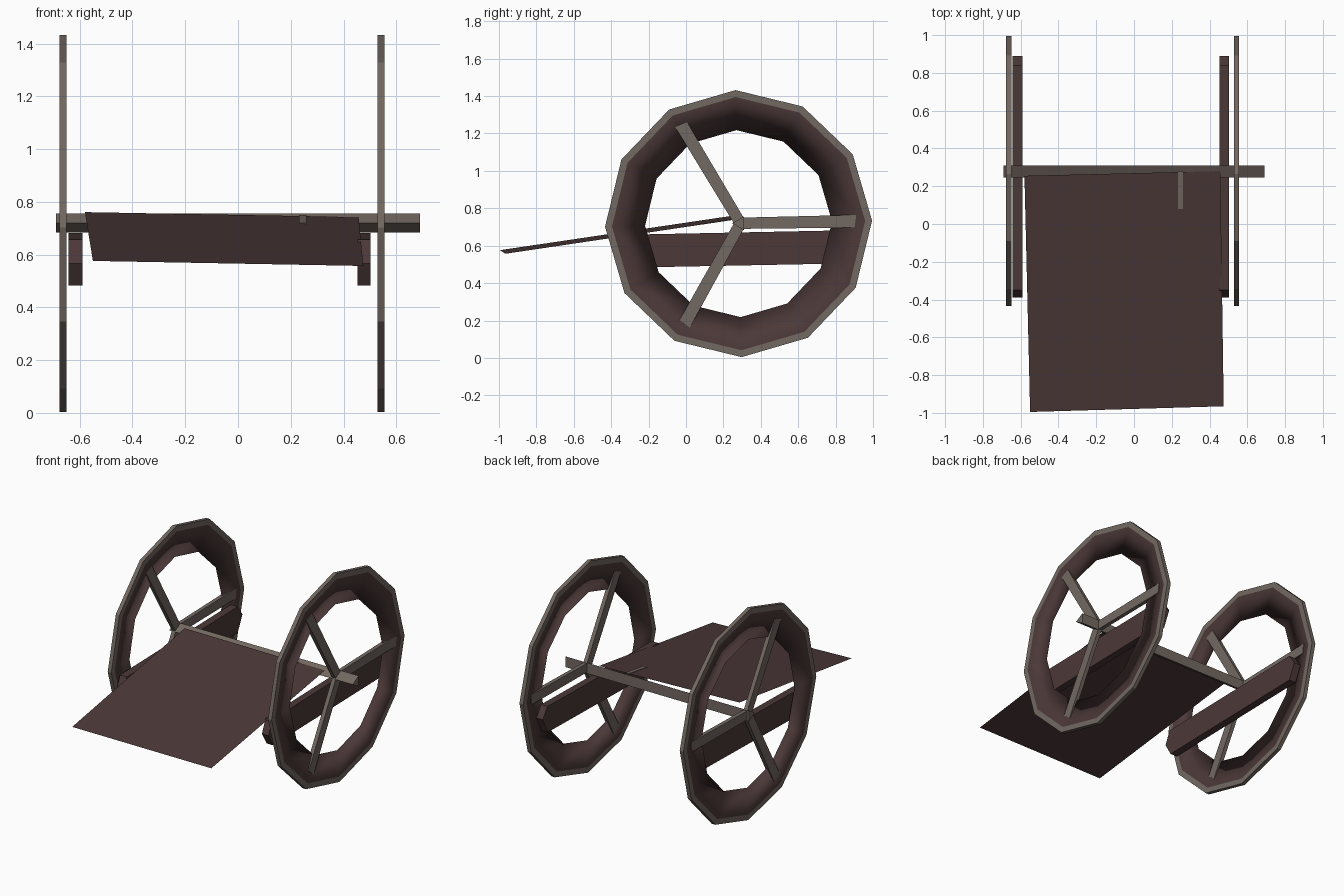
import bpy, bmesh, math
from mathutils import Matrix, Vector

if "Cube" in bpy.data.objects:
    bpy.data.objects.remove(bpy.data.objects["Cube"])


def material(name, rgb):
    m = bpy.data.materials.new(name)
    m.diffuse_color = (*rgb, 1)
    m.use_nodes = True
    m.node_tree.nodes["Principled BSDF"].inputs["Base Color"].default_value = m.diffuse_color
    return m


GREY = material("weathered grey", (0.17, 0.138, 0.119))
BROWN = material("dark brown", (0.072, 0.04, 0.04))


def finish(name, bm, *mats, recalc=True):
    if recalc:
        bmesh.ops.recalc_face_normals(bm, faces=bm.faces[:])
    me = bpy.data.meshes.new(name)
    bm.to_mesh(me)
    bm.free()
    for m in mats:
        me.materials.append(m)
    ob = bpy.data.objects.new(name, me)
    bpy.context.collection.objects.link(ob)
    return ob


def prism_x(name, yz, x0, x1, mat):
    """Extrude a profile in the y-z plane along x."""
    bm = bmesh.new()
    f = bm.faces.new([bm.verts.new((x0, y, z)) for y, z in yz])
    r = bmesh.ops.extrude_face_region(bm, geom=[f])
    vs = [g for g in r["geom"] if isinstance(g, bmesh.types.BMVert)]
    bmesh.ops.translate(bm, verts=vs, vec=(x1 - x0, 0, 0))
    return finish(name, bm, mat)


CY, CZ, N = 0.281, 0.718, 12
HALF = 0.0135


def wheel(name, x):
    # twelve-sided rim with a web tapering to a thin inner edge
    prof = [(-HALF, 0.714), (HALF, 0.714), (HALF, 0.677), (0, 0.5), (-HALF, 0.677)]
    bm = bmesh.new()
    rings = []
    for i in range(N):
        a = math.radians(1.3) + i * math.tau / N
        rings.append([bm.verts.new((x + dx, CY + r * math.cos(a), CZ + r * math.sin(a)))
                      for dx, r in prof])
    for i in range(N):
        p, q = rings[i], rings[(i + 1) % N]
        for k in range(5):
            j = (k + 1) % 5
            f = bm.faces.new((p[k], p[j], q[j], q[k]))
            if k in (2, 3):
                f.material_index = 1
                f.smooth = True
    finish(name + "_rim", bm, GREY, BROWN)

    # three flat spokes
    for i in range(3):
        a = math.radians(1) + i * math.tau / 3
        u, v = Vector((math.cos(a), math.sin(a))), Vector((-math.sin(a), math.cos(a)))
        c = Vector((CY + 0.01, CZ + 0.002))
        pts = [c - v * 0.03, c + u * 0.61 - v * 0.034, c + u * 0.62 + v * 0.034, c + v * 0.03]
        prism_x(f"{name}_spoke_{i + 1}", pts, x - HALF, x + HALF, GREY)


wheel("left_wheel", -0.663)
wheel("right_wheel", 0.542)

# triangular axle
R = 0.042
prism_x("axle", [(0.289 + R * math.cos(a), 0.72 + R * math.sin(a))
                 for a in (math.pi, math.pi / 3, -math.pi / 3)], -0.69, 0.69, GREY)

# side beams with pointed ends
beam = [(-0.39, 0.567), (-0.35, 0.658), (0.84, 0.682), (0.89, 0.61), (0.84, 0.505), (-0.34, 0.482)]
prism_x("left_beam", beam, -0.642, -0.59, BROWN)
prism_x("right_beam", beam, 0.453, 0.502, BROWN)

# sloping bed sheet
bm = bmesh.new()
bm.faces.new([bm.verts.new(c) for c in (
    (-0.55, -0.995, 0.576), (0.475, -0.965, 0.557), (0.457, 0.28, 0.742), (-0.58, 0.255, 0.761))])
finish("bed_sheet", bm, BROWN, recalc=False)

# small strip lying on the bed near the axle
prism_x("bed_strip", [(0.08, 0.712), (0.28, 0.742), (0.28, 0.75), (0.08, 0.72)],
        0.232, 0.26, GREY)
